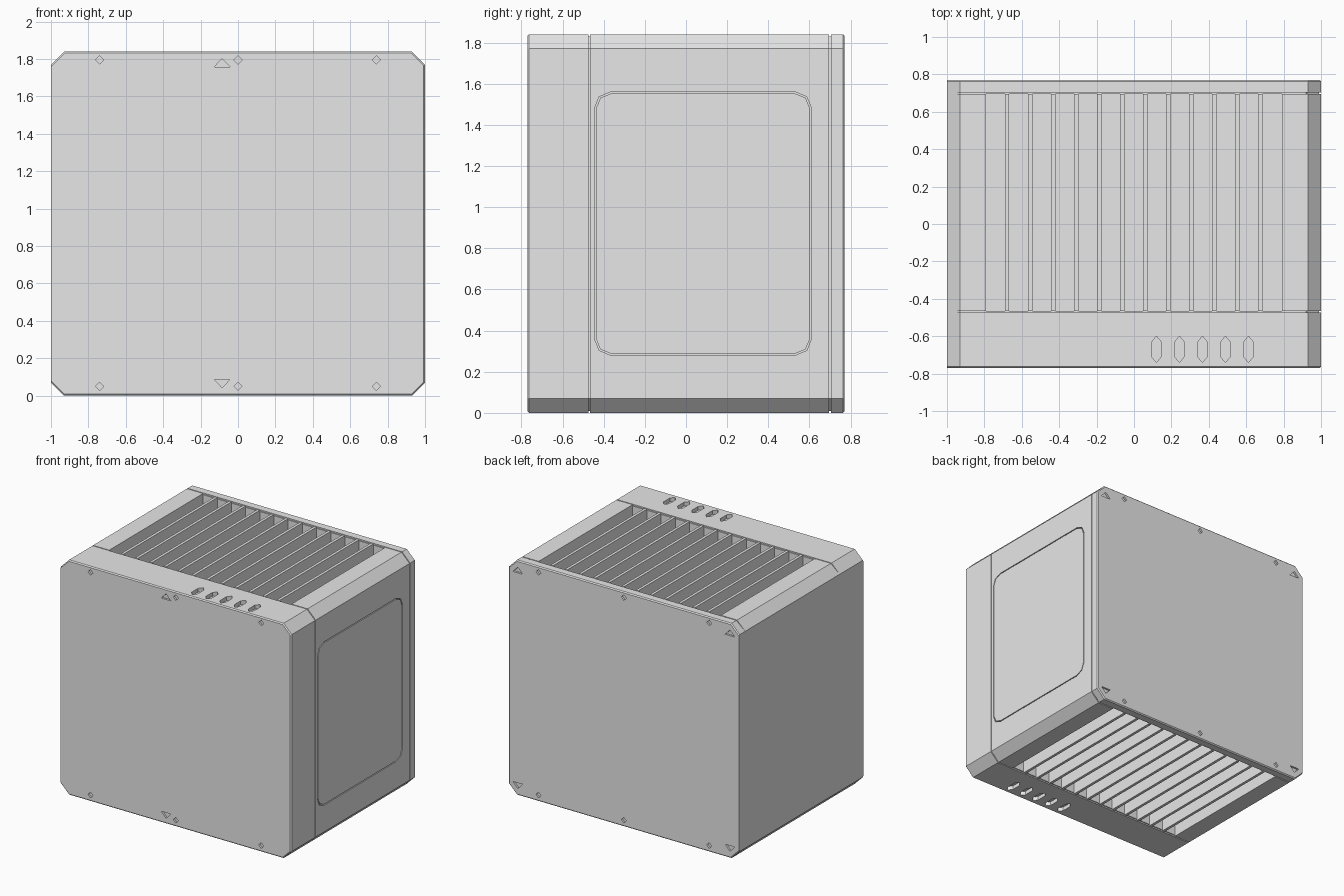
import bpy, bmesh
from math import pi, sin, cos
from mathutils import Vector

cube = bpy.data.objects.get("Cube")
if cube:
    bpy.data.objects.remove(cube)

grey = bpy.data.materials.new("light_grey")
grey.use_nodes = True
grey.diffuse_color = (0.8, 0.8, 0.8, 1)
grey.node_tree.nodes["Principled BSDF"].inputs["Base Color"].default_value = (0.8, 0.8, 0.8, 1)

H, CH = 1.84, 0.07            # height, corner chamfer
FRONT, SEAM_A, SEAM_B, BACK = -0.77, -0.47, 0.70, 0.77
GAP = 0.004                   # half width of a seam
VENT, DEPTH = 0.79, 0.12      # half width and depth of the vents


def prism(bm, points, axis, a, b):
    """Extrude a 2D outline from a to b along one axis."""
    def place(p, t):
        co = list(p)
        co.insert(axis, t)
        return Vector(co)
    base = [bm.verts.new(place(p, a)) for p in points]
    top = [bm.verts.new(place(p, b)) for p in points]
    n = len(points)
    bm.faces.new(base)
    bm.faces.new(top[::-1])
    for i in range(n):
        j = (i + 1) % n
        bm.faces.new((base[j], base[i], top[i], top[j]))


def finish(bm, name):
    bmesh.ops.recalc_face_normals(bm, faces=bm.faces)
    mesh = bpy.data.meshes.new(name)
    bm.to_mesh(mesh)
    bm.free()
    mesh.materials.append(grey)
    obj = bpy.data.objects.new(name, mesh)
    bpy.context.collection.objects.link(obj)
    return obj


def carve(obj, bm):
    """Subtract the shapes in bm from obj."""
    cutter = finish(bm, "cutter")
    mod = obj.modifiers.new("pockets", 'BOOLEAN')
    mod.operation, mod.solver, mod.object = 'DIFFERENCE', 'EXACT', cutter
    bpy.context.view_layer.objects.active = obj
    bpy.ops.object.modifier_apply(modifier=mod.name)
    bpy.data.objects.remove(cutter)


def bevel_rim(bm, ys):
    """Soften the outline edges at the given depths, leaving the plain side sharp."""
    edges = [e for e in bm.edges
             if any(all(abs(v.co.y - y) < 1e-4 for v in e.verts) for y in ys)
             and not all(v.co.x < -0.99 for v in e.verts)]
    bmesh.ops.bevel(bm, geom=edges, offset=0.008, segments=1, affect='EDGES')


def outline(inset=0.0):
    """Chamfered case section; the inset leaves the plain side flush."""
    r, lo, hi = 1 - inset, inset, H - inset
    return [(-1, CH), (CH - 1, lo), (r - CH, lo), (r, CH),
            (r, H - CH), (r - CH, hi), (CH - 1, hi), (-1, H - CH)]


def rounded(y0, y1, z0, z1, r, steps=2):
    pts = []
    for k, (y, z) in enumerate([(y1 - r, z1 - r), (y0 + r, z1 - r),
                                (y0 + r, z0 + r), (y1 - r, z0 + r)]):
        for i in range(steps + 1):
            a = (k + i / steps) * pi / 2
            pts.append((y + r * cos(a), z + r * sin(a)))
    return pts


def diamond(x, z, r=0.022):
    return [(x - r, z), (x, z - r), (x + r, z), (x, z + r)]


def triangle(x, z, up):
    return [(x - 0.042, z - 0.022 * up), (x + 0.042, z - 0.022 * up), (x, z + 0.022 * up)]


def screw_holes(bm, a, b):
    for x in (-0.74, 0, 0.74):
        for z in (0.05, H - 0.045):
            prism(bm, diamond(x, z), 1, a, b)


# Front block
bm = bmesh.new()
prism(bm, outline(), 1, FRONT, SEAM_A - GAP)
bevel_rim(bm, [FRONT])
front_block = finish(bm, "front_block")
bm = bmesh.new()
screw_holes(bm, FRONT - 0.05, FRONT + 0.015)
for z, up in ((0.065, -1), (H - 0.06, 1)):
    prism(bm, triangle(-0.085, z, up), 1, FRONT - 0.05, FRONT + 0.015)
# Long six-sided ports above and below
for i in range(5):
    x = 0.12 + i * 0.123
    w = 0.025
    hexagon = [(x - w, -0.71), (x, -0.74), (x + w, -0.71),
               (x + w, -0.63), (x, -0.60), (x - w, -0.63)]
    prism(bm, hexagon, 2, -0.05, 0.03)
    prism(bm, hexagon, 2, H - 0.03, H + 0.05)
carve(front_block, bm)

# Back plate
bm = bmesh.new()
prism(bm, outline(), 1, SEAM_B + GAP, BACK)
bevel_rim(bm, [BACK])
back_plate = finish(bm, "back_plate")
bm = bmesh.new()
screw_holes(bm, BACK - 0.015, BACK + 0.05)
for x in (-0.92, 0.92):
    for z, up in ((0.075, -1), (H - 0.075, 1)):
        prism(bm, triangle(x, z, up), 1, BACK - 0.015, BACK + 0.05)
carve(back_plate, bm)

# Middle shell: one comb-shaped section whose teeth are the vent vanes
comb = [(-VENT, 0), (-VENT, DEPTH)]
for i in range(12):
    c = -0.678 + i * 0.123
    comb += [(c - 0.011, DEPTH), (c - 0.011, 0), (c + 0.011, 0), (c + 0.011, DEPTH)]
comb += [(VENT, DEPTH), (VENT, 0)]
section = outline()
section = (section[:2] + comb + section[2:6]
           + [(x, H - z) for x, z in reversed(comb)] + section[6:])
bm = bmesh.new()
prism(bm, section, 1, SEAM_A + GAP, SEAM_B - GAP)
middle_shell = finish(bm, "middle_shell")
bm = bmesh.new()
prism(bm, rounded(-0.445, 0.61, 0.28, 1.56, 0.08), 0, 0.985, 1.05)
carve(middle_shell, bm)

# Side panel sitting in its recess with a thin gap all round
bm = bmesh.new()
prism(bm, rounded(-0.438, 0.603, 0.287, 1.553, 0.075), 0, 0.98, 1.0)
finish(bm, "side_panel")

# Recessed strips at the bottom of the seams
for name, y in (("front_seam", SEAM_A), ("back_seam", SEAM_B)):
    bm = bmesh.new()
    prism(bm, outline(0.01), 1, y - GAP, y + GAP)
    finish(bm, name)
